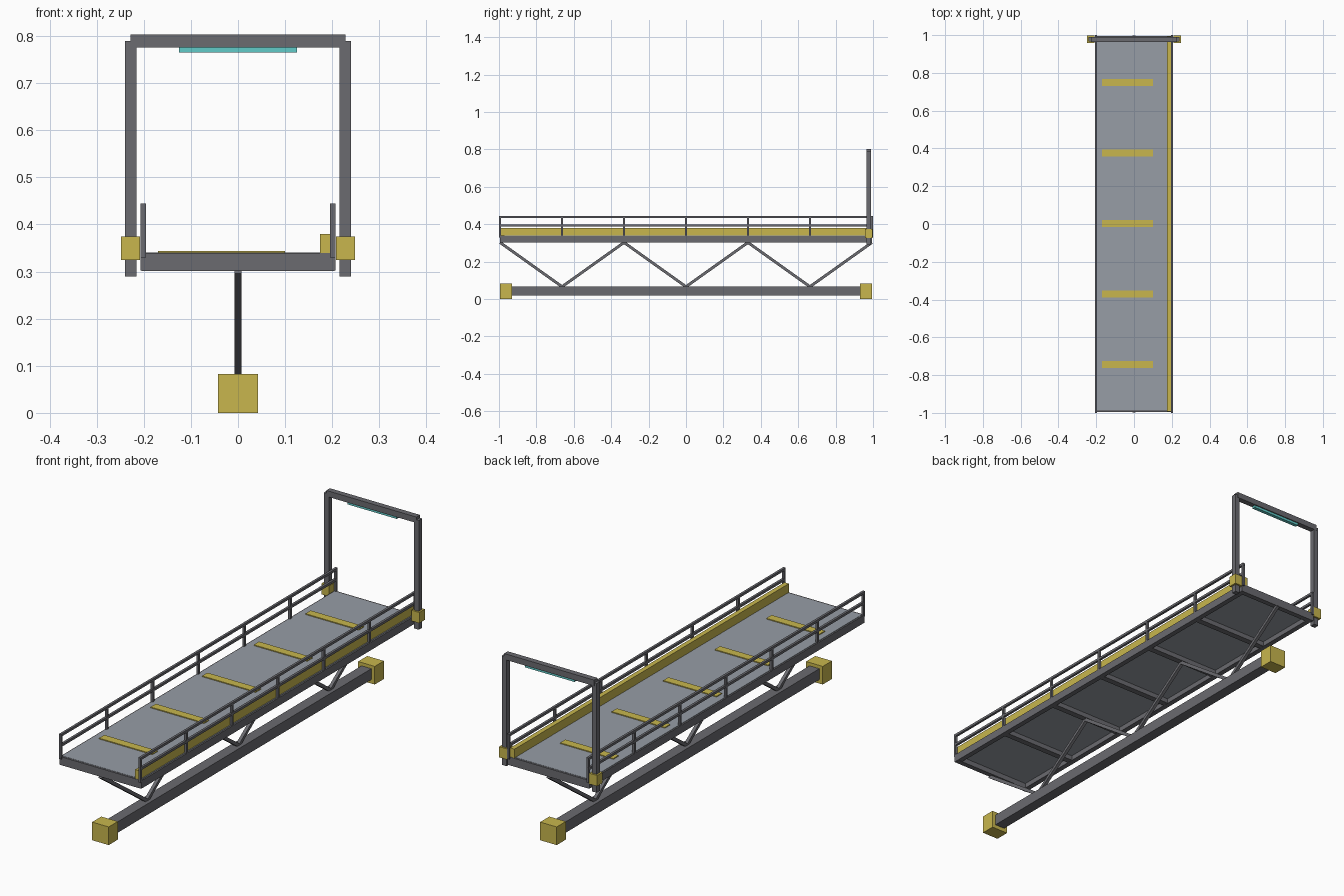
import bpy
import bmesh
from mathutils import Matrix, Vector

default = bpy.data.objects.get("Cube")
if default:
    bpy.data.objects.remove(default)


def material(name, rgb):
    m = bpy.data.materials.new(name)
    m.use_nodes = True
    m.diffuse_color = (*rgb, 1)
    m.node_tree.nodes["Principled BSDF"].inputs["Base Color"].default_value = (*rgb, 1)
    return m


STEEL = material("dark steel", (0.145, 0.145, 0.16))
DECK = material("deck grey", (0.31, 0.34, 0.38))
YELLOW = material("safety yellow", (0.58, 0.47, 0.075))
TEAL = material("teal light", (0.12, 0.60, 0.58))


def add_box(bm, x, y, z):
    """Box from (min, max) ranges."""
    centre = Vector([(r[0] + r[1]) / 2 for r in (x, y, z)])
    size = [r[1] - r[0] for r in (x, y, z)]
    bmesh.ops.create_cube(bm, size=1,
                          matrix=Matrix.Translation(centre) @ Matrix.Diagonal((*size, 1)))


def add_bar(bm, a, b, width):
    """Square bar running from a to b."""
    a, b = Vector(a), Vector(b)
    d = b - a
    turn = d.to_track_quat("Y", "Z").to_matrix().to_4x4()
    bmesh.ops.create_cube(bm, size=1, matrix=Matrix.Translation((a + b) / 2) @ turn
                          @ Matrix.Diagonal((width, d.length, width, 1)))


def finish(name, bm, mat):
    mesh = bpy.data.meshes.new(name)
    bm.to_mesh(mesh)
    bm.free()
    mesh.materials.append(mat)
    ob = bpy.data.objects.new(name, mesh)
    bpy.context.collection.objects.link(ob)
    return ob


def boxes(name, mat, *ranges):
    bm = bmesh.new()
    for r in ranges:
        add_box(bm, *r)
    return finish(name, bm, mat)


def around(c, half):
    return (c - half, c + half)


stations = [i / 3 * 0.994 for i in range(-3, 4)]

# Walkway deck with its supporting frame
boxes("deck_plate", DECK, ((-0.2, 0.2), (-0.985, 0.985), (0.325, 0.34)))
for side, label in ((1, "left"), (-1, "right")):
    boxes(label + "_side_beam", STEEL, (around(side * 0.195, 0.012), (-0.994, 0.994), (0.302, 0.338)))
boxes("end_beams", STEEL,
      *[((-0.205, 0.205), around(s * 0.982, 0.012), (0.301, 0.339)) for s in (-1, 1)])
boxes("cross_beams", STEEL,
      *[((-0.19, 0.19), around(y, 0.014), (0.303, 0.327)) for y in stations[1:-1]])

# Yellow deck markings and kick plate
boxes("tread_strips", YELLOW,
      *[((-0.17, 0.10), around(i * 0.373 + 0.003, 0.019), (0.338, 0.344)) for i in range(-2, 3)])
boxes("kick_plate", YELLOW, ((0.174, 0.196), (-0.992, 0.992), (0.336, 0.38)))

# Handrails
for side, label in ((1, "left"), (-1, "right")):
    bm = bmesh.new()
    x = side * 0.201
    for y in stations:
        add_box(bm, around(x, 0.0055), around(y, 0.0055), (0.33, 0.438))
    for z in (0.392, 0.439):
        add_box(bm, around(x, 0.0055), (-1, 1), around(z, 0.0055))
    finish(label + "_handrail", bm, STEEL)

# Zigzag truss under the deck
bm = bmesh.new()
nodes = [(0, y, 0.302 if i % 2 == 0 else 0.066) for i, y in enumerate(stations)]
for a, b in zip(nodes, nodes[1:]):
    add_bar(bm, a, b, 0.015)
finish("truss_diagonals", bm, STEEL)

# Lower chord and its end caps
boxes("lower_chord", STEEL, (around(0, 0.025), (-0.99, 0.99), (0.018, 0.068)))
boxes("chord_end_caps", YELLOW,
      *[(around(0, 0.042), around(s * 0.962, 0.033), (0, 0.083)) for s in (-1, 1)])

# Portal frame at the back end
boxes("portal_posts", STEEL,
      *[(around(s * 0.228, 0.012), around(0.977, 0.012), (0.29, 0.79)) for s in (-1, 1)])
boxes("portal_header", STEEL, (around(0, 0.228), around(0.977, 0.013), (0.776, 0.803)))
boxes("portal_collars", YELLOW,
      *[(around(s * 0.228, 0.02), around(0.977, 0.02), (0.325, 0.374)) for s in (-1, 1)])
boxes("portal_light", TEAL, (around(0, 0.125), around(0.977, 0.008), (0.765, 0.777)))
